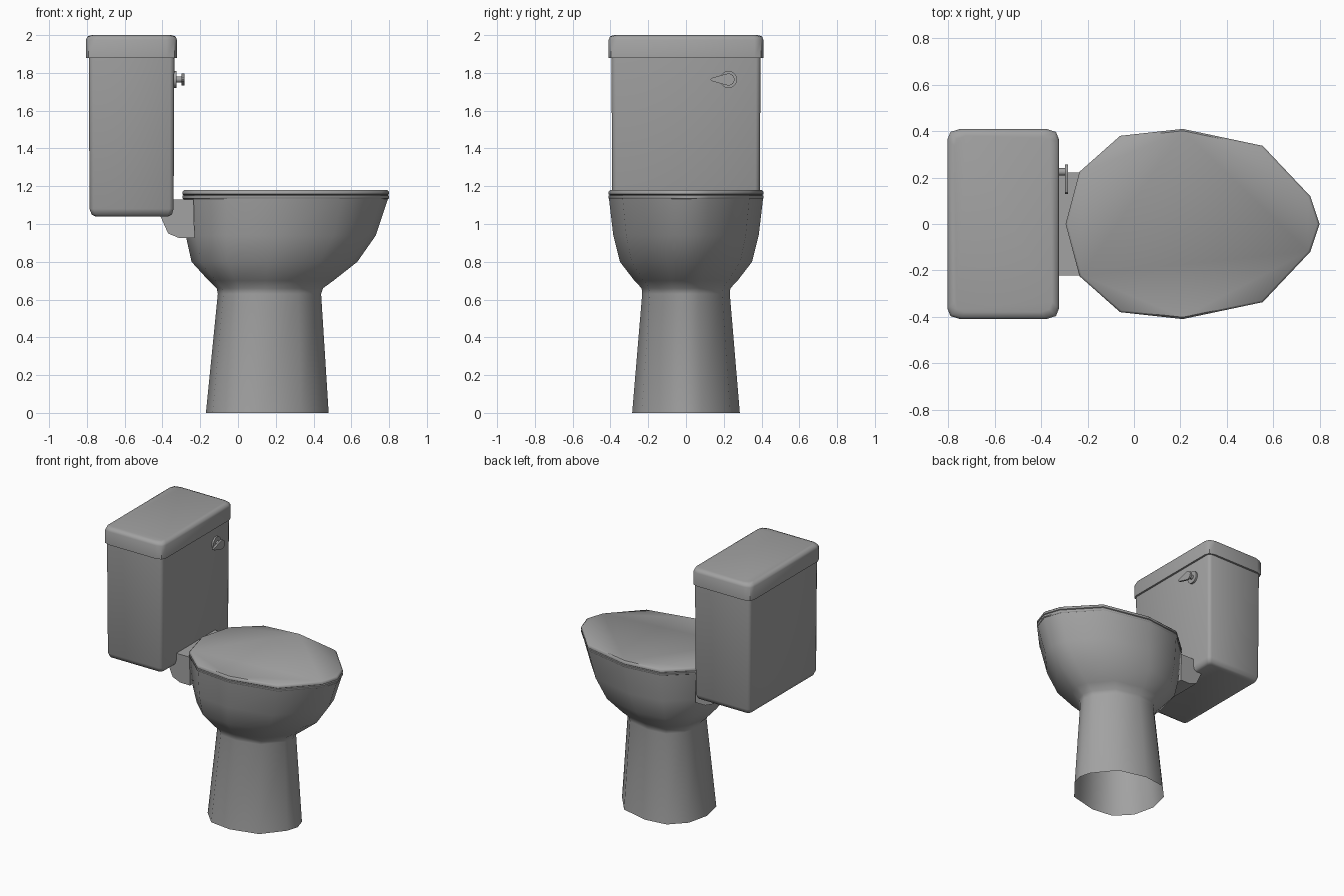
import bpy, bmesh, math
from mathutils import Vector

cube = bpy.data.objects.get("Cube")
if cube:
    bpy.data.objects.remove(cube)

grey = bpy.data.materials.new("grey_ceramic")
grey.use_nodes = True
colour = (0.36, 0.36, 0.36, 1)
grey.diffuse_color = colour
grey.node_tree.nodes["Principled BSDF"].inputs["Base Color"].default_value = colour


def finish(name, bm, angle=50, recalc=True):
    if recalc:
        bmesh.ops.recalc_face_normals(bm, faces=bm.faces)
    mesh = bpy.data.meshes.new(name)
    bm.to_mesh(mesh)
    bm.free()
    mesh.materials.append(grey)
    obj = bpy.data.objects.new(name, mesh)
    bpy.context.collection.objects.link(obj)
    bpy.ops.object.select_all(action='DESELECT')
    obj.select_set(True)
    bpy.context.view_layer.objects.active = obj
    bpy.ops.object.shade_smooth_by_angle(angle=math.radians(angle))
    return obj


def loft(name, outline, rings, capped=True):
    """Skin a unit outline through rings of (z, x min, x max, half depth)."""
    bm = bmesh.new()
    rows = []
    for z, x0, x1, hy in rings:
        mid, hx = (x0 + x1) / 2, (x1 - x0) / 2
        rows.append([bm.verts.new((mid + u * hx, v * hy, z)) for u, v in outline])
    n = len(outline)
    for low, high in zip(rows, rows[1:]):
        for j in range(n):
            k = (j + 1) % n
            bm.faces.new((low[j], low[k], high[k], high[j]))
    if capped:
        bm.faces.new(rows[0][::-1])
        bm.faces.new(rows[-1])
    return finish(name, bm, recalc=capped)


def prism(name, points, direction, angle=30):
    bm = bmesh.new()
    face = bm.faces.new([bm.verts.new(p) for p in points])
    new = bmesh.ops.extrude_face_region(bm, geom=[face])["geom"]
    bmesh.ops.translate(bm, vec=Vector(direction),
                        verts=[g for g in new if isinstance(g, bmesh.types.BMVert)])
    return finish(name, bm, angle)


def rounded(corner):
    """Unit rectangle outline from the points of one corner."""
    flip = corner[::-1]
    return (corner + [(-u, v) for u, v in flip]
            + [(-u, -v) for u, v in corner] + [(u, -v) for u, v in flip])


# Egg-shaped outline shared by pedestal, bowl, seat and lid
half = [(0.76, 0.12), (0.555, 0.337), (0.21, 0.41), (-0.06, 0.38), (-0.235, 0.225)]
egg = [(0.80, 0)] + half + [(-0.295, 0)] + [(x, -y) for x, y in half[::-1]]
egg = [((x - 0.2525) / 0.5475, y / 0.41) for x, y in egg]

# Pedestal and bowl, open underneath
loft("bowl_and_pedestal", egg, [
    (0, -0.17, 0.48, 0.285),
    (0.63, -0.107, 0.44, 0.232),
    (0.66, -0.113, 0.45, 0.235),
    (0.70, -0.155, 0.505, 0.273),
    (0.80, -0.246, 0.632, 0.35),
    (0.94, -0.277, 0.73, 0.385),
    (1.135, -0.29, 0.795, 0.408),
], capped=False)


# Seat and closed lid
def slab(name, levels):
    loft(name, egg, [(z, -0.295 + d, 0.80 - d, 0.41 - d * 0.8) for z, d in levels])


slab("seat", [(1.13, 0.008), (1.136, 0), (1.15, 0), (1.153, 0.008)])
slab("seat_lid", [(1.153, 0.008), (1.158, 0), (1.17, 0), (1.18, 0.01)])

# Block joining bowl and tank
profile = [(-0.41, 1.13), (-0.41, 1.04), (-0.37, 0.95), (-0.31, 0.925),
           (-0.23, 0.925), (-0.235, 1.13)]
prism("tank_support", [(x, -0.222, z) for x, z in profile], (0, 0.444, 0))

# Tank body and its cover
loft("tank", rounded([(1, 0.94), (0.97, 0.98), (0.9, 1)]), [
    (1.04, -0.755, -0.37, 0.36),
    (1.05, -0.775, -0.35, 0.38),
    (1.08, -0.786, -0.341, 0.39),
    (1.9, -0.79, -0.337, 0.395),
])
loft("tank_cover", rounded([(1, 0.885), (0.945, 0.968), (0.77, 1)]), [
    (1.88, -0.805, -0.323, 0.41),
    (1.975, -0.805, -0.323, 0.41),
    (1.993, -0.797, -0.331, 0.402),
    (2.0, -0.775, -0.353, 0.38),
])

# Flush handle: wall plate, stem and teardrop lever
HY, HZ = 0.225, 1.765


def disc(name, radius, x0, x1, sides=16):
    ring = [math.tau * i / sides for i in range(sides)]
    prism(name, [(x0, HY + radius * math.cos(a), HZ + radius * math.sin(a))
                 for a in ring], (x1 - x0, 0, 0))


disc("handle_plate", 0.045, -0.345, -0.325)
disc("handle_stem", 0.016, -0.33, -0.295)
arc = [math.radians(-110 + 22 * i) for i in range(11)]
lever = [(HY + 0.032 * math.cos(a), HZ + 0.032 * math.sin(a)) for a in arc]
lever += [(0.135, HZ + 0.008), (0.13, HZ), (0.135, HZ - 0.008)]
prism("handle_lever", [(-0.298, y, z) for y, z in lever], (0.014, 0, 0))
